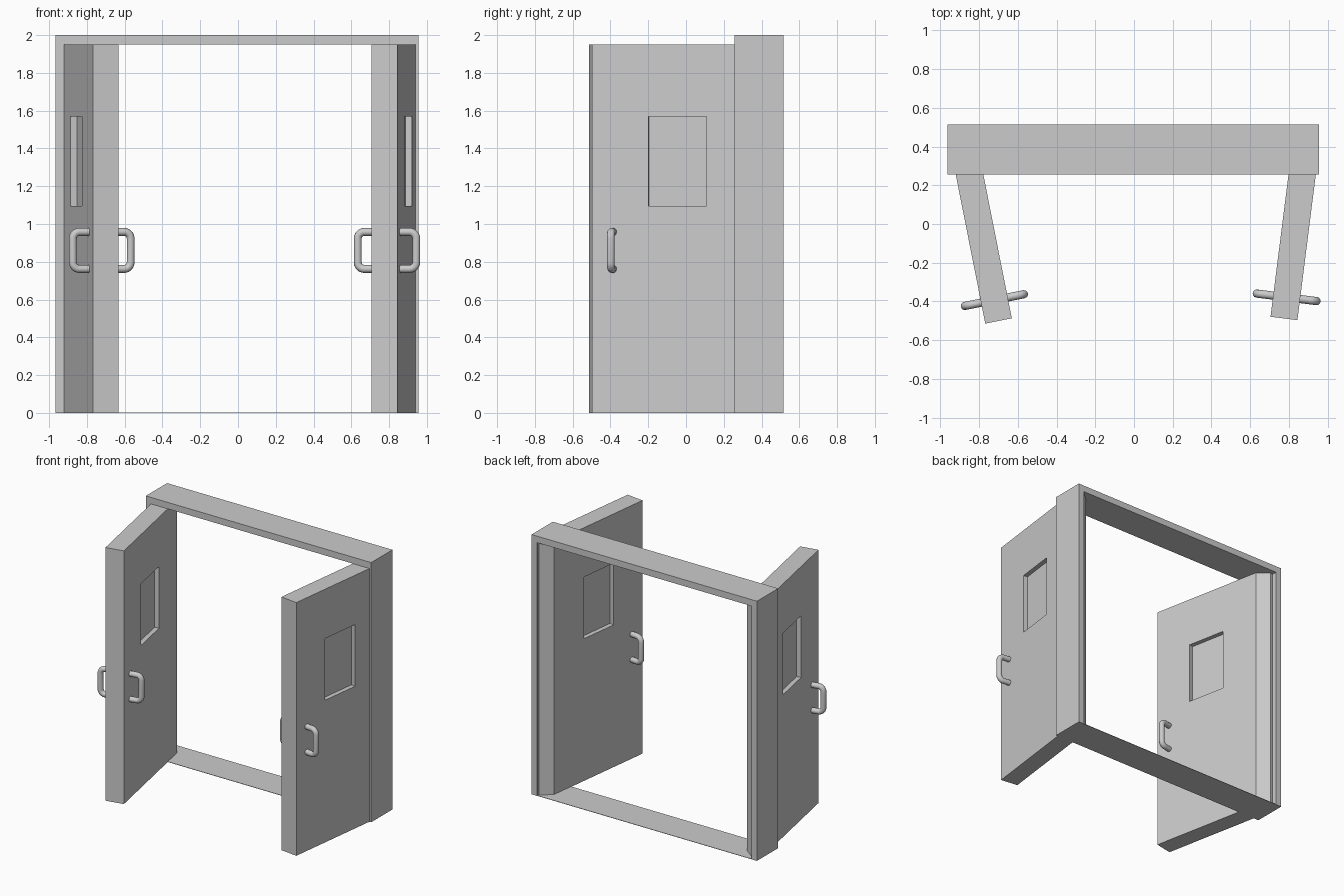
import bpy, bmesh
from math import sin, cos, pi, radians

if "Cube" in bpy.data.objects:
    bpy.data.objects.remove(bpy.data.objects["Cube"])

HEIGHT = 1.95   # door height / underside of header
HALF = 0.07     # half door thickness


def prism(name, loops):
    """Closed solids from (plan outline, z0, z1) tuples."""
    bm = bmesh.new()
    for pts, z0, z1 in loops:
        f = bm.faces.new([bm.verts.new((x, y, z0)) for x, y in pts])
        ext = bmesh.ops.extrude_face_region(bm, geom=[f])["geom"]
        top = [v for v in ext if isinstance(v, bmesh.types.BMVert)]
        bmesh.ops.translate(bm, verts=top, vec=(0, 0, z1 - z0))
    bmesh.ops.recalc_face_normals(bm, faces=bm.faces)
    me = bpy.data.meshes.new(name)
    bm.to_mesh(me)
    bm.free()
    ob = bpy.data.objects.new(name, me)
    bpy.context.collection.objects.link(ob)
    return ob


def rect(a0, a1, b0, b1):
    return [(a0, b0), (a1, b0), (a1, b1), (a0, b1)]


def tube(name, points, radius):
    cu = bpy.data.curves.new(name, 'CURVE')
    cu.dimensions = '3D'
    cu.bevel_depth = radius
    cu.bevel_resolution = 4
    cu.use_fill_caps = True
    sp = cu.splines.new('POLY')
    sp.points.add(len(points) - 1)
    for p, co in zip(sp.points, points):
        p.co = (*co, 1)
    ob = bpy.data.objects.new(name, cu)
    bpy.context.collection.objects.link(ob)
    bpy.ops.object.select_all(action='DESELECT')
    ob.select_set(True)
    bpy.context.view_layer.objects.active = ob
    bpy.ops.object.convert(target='MESH')
    bpy.ops.object.shade_smooth_by_angle(angle=radians(50))


# Door frame: two jambs, header and a thin sill
X0, X1, Y0, Y1, T = -0.965, 0.955, 0.257, 0.515, 0.048
prism("left_jamb", [(rect(X0, X0 + T, Y0, Y1), 0, HEIGHT)])
prism("right_jamb", [(rect(X1 - T, X1, Y0, Y1), 0, HEIGHT)])
prism("header", [(rect(X0, X1, Y0, Y1), HEIGHT, 2.0)])
prism("sill", [(rect(X0 + T, X1 - T, Y0, Y1), 0, 0.003)])


def build_door(label, side, cx, cy, angle):
    a = radians(angle)

    # n: outward from door centre plane, t: from free edge to hinge
    def place(n, t):
        return (side * (cx + t * sin(a) + n * cos(a)), cy + t * cos(a) - n * sin(a))

    # Door leaf with a bevelled hinge edge
    outline = [(-HALF, 0), (HALF, 0), (HALF, 0.78), (0.03, 1.0), (0, 1.0), (-HALF, 0.92)]
    door = prism(label + "_door", [([place(*p) for p in outline], 0, HEIGHT)])

    # Recessed window panels on both faces
    pockets = []
    for n0, n1 in ((-0.12, -0.035), (0.035, 0.12)):
        pockets.append(([place(*p) for p in rect(n0, n1, 0.30, 0.61)], 1.095, 1.57))
    cutter = prism(label + "_window_cutter", pockets)
    cutter.hide_render = True
    cutter.hide_set(True)
    mod = door.modifiers.new("windows", 'BOOLEAN')
    mod.operation = 'DIFFERENCE'
    mod.solver = 'EXACT'
    mod.object = cutter

    # Bent tube pull handles on both faces
    reach, z0, z1, r = 0.156, 0.762, 0.958, 0.035
    path = [(HALF - 0.01, z0)]
    for zc, start in ((z0 + r, -pi / 2), (z1 - r, 0)):
        for i in range(7):
            th = start + i * pi / 12
            path.append((reach - r + r * cos(th), zc + r * sin(th)))
    path.append((HALF - 0.01, z1))
    for face, sign in (("outer", 1), ("inner", -1)):
        tube(f"{label}_{face}_handle", [(*place(sign * n, 0.11), z) for n, z in path], 0.021)


build_door("right", 1, 0.775, -0.488, 7.2)
build_door("left", -1, 0.70, -0.501, 11.2)
